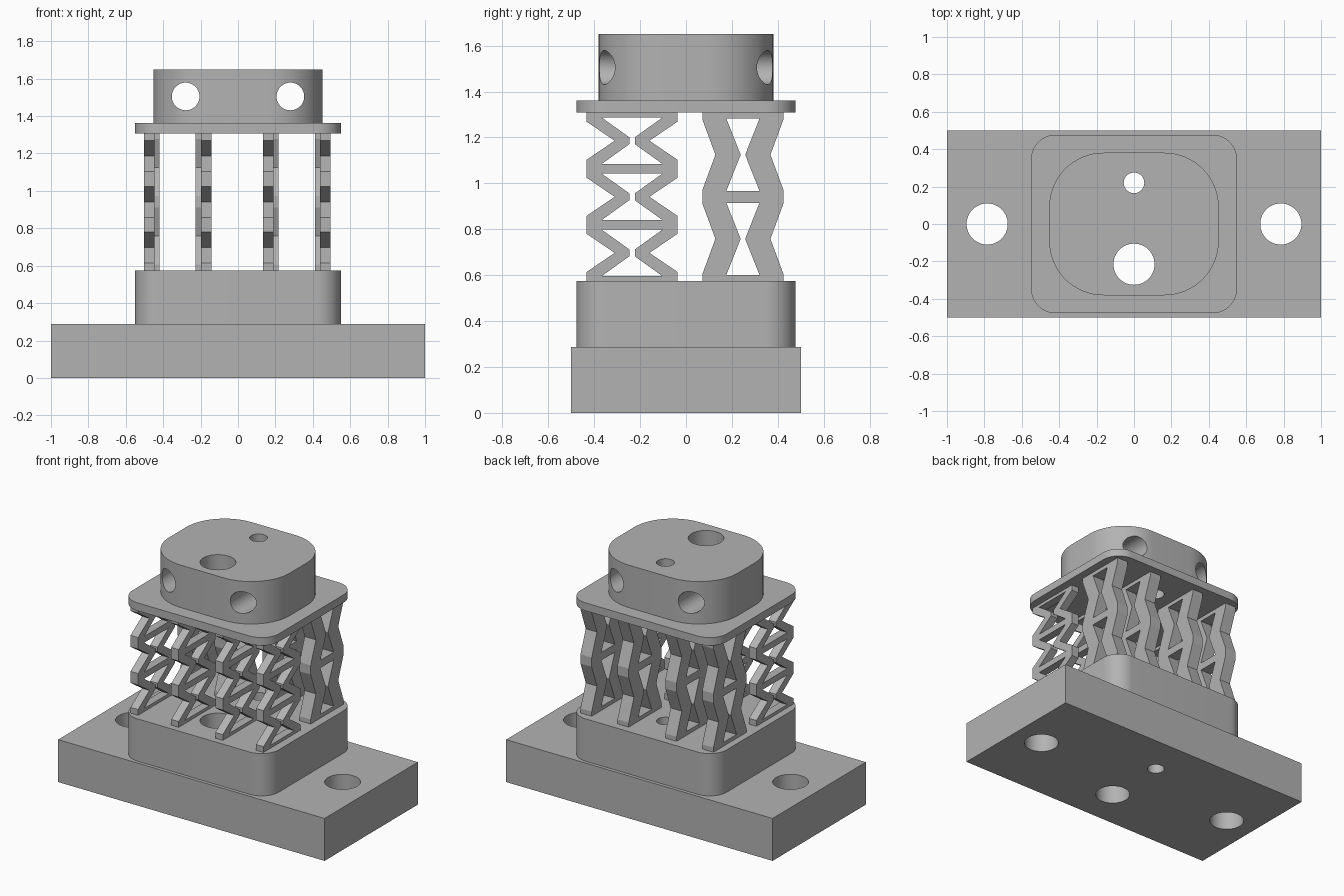
import bpy, bmesh, math
from mathutils import Matrix

if "Cube" in bpy.data.objects:
    bpy.data.objects.remove(bpy.data.objects["Cube"], do_unlink=True)

grey = bpy.data.materials.new("plain_grey")
grey.use_nodes = True
grey.diffuse_color = (0.45, 0.45, 0.45, 1)
grey.node_tree.nodes["Principled BSDF"].inputs["Base Color"].default_value = (0.45, 0.45, 0.45, 1)


def make_object(name, bm):
    bmesh.ops.recalc_face_normals(bm, faces=bm.faces)
    mesh = bpy.data.meshes.new(name)
    bm.to_mesh(mesh)
    bm.free()
    mesh.materials.append(grey)
    obj = bpy.data.objects.new(name, mesh)
    bpy.context.collection.objects.link(obj)
    return obj


def extrude_outline(bm, points, offset):
    face = bm.faces.new([bm.verts.new(p) for p in points])
    grown = bmesh.ops.extrude_face_region(bm, geom=[face])["geom"]
    verts = [g for g in grown if isinstance(g, bmesh.types.BMVert)]
    bmesh.ops.translate(bm, verts=verts, vec=offset)


def rounded_slab(name, hx, hy, radius, z0, z1, steps=16):
    points = []
    for k, (sx, sy) in enumerate([(1, 1), (-1, 1), (-1, -1), (1, -1)]):
        for i in range(steps + 1):
            a = math.pi / 2 * (k + i / steps)
            points.append((sx * (hx - radius) + radius * math.cos(a),
                           sy * (hy - radius) + radius * math.sin(a), z0))
    bm = bmesh.new()
    extrude_outline(bm, points, (0, 0, z1 - z0))
    return make_object(name, bm)


def drill(obj, holes):
    """Cut round through holes: (centre, radius, across), across meaning along y."""
    bm = bmesh.new()
    for centre, radius, across in holes:
        turn = Matrix.Rotation(math.pi / 2, 4, 'X') if across else Matrix()
        bmesh.ops.create_cone(bm, cap_ends=True, segments=48, radius1=radius, radius2=radius,
                              depth=4, matrix=Matrix.Translation(centre) @ turn)
    cutter = make_object("hole_cutter", bm)
    cutter.hide_render = True
    mod = obj.modifiers.new("holes", 'BOOLEAN')
    mod.operation = 'DIFFERENCE'
    mod.solver = 'EXACT'
    mod.use_self = True
    mod.object = cutter
    graph = bpy.context.evaluated_depsgraph_get()
    mesh = bpy.data.meshes.new_from_object(obj.evaluated_get(graph))
    obj.modifiers.clear()
    obj.data = mesh
    bpy.data.objects.remove(cutter, do_unlink=True)


# Holes running down through the whole stack
stack_holes = [((0, 0.22, 0), 0.055, False), ((0, -0.215, 0), 0.11, False)]
side_holes = [((s * 0.28, 0, 1.505), 0.074, True) for s in (-1, 1)]
bolt_holes = [((s * 0.785, 0, 0), 0.11, False) for s in (-1, 1)]

# Solid parts
bm = bmesh.new()
extrude_outline(bm, [(-1, -0.5, 0), (1, -0.5, 0), (1, 0.5, 0), (-1, 0.5, 0)], (0, 0, 0.288))
base = make_object("base_block", bm)
pedestal = rounded_slab("pedestal", 0.55, 0.477, 0.13, 0.288, 0.575)
plate = rounded_slab("top_plate", 0.55, 0.477, 0.13, 1.308, 1.362)
cap = rounded_slab("cap", 0.453, 0.381, 0.29, 1.362, 1.65)
drill(base, stack_holes + bolt_holes)
drill(pedestal, stack_holes)
drill(plate, stack_holes)
# The two directions never meet inside the cap
drill(cap, stack_holes + side_holes)

# Spring columns between pedestal and plate
Z0, Z1 = 0.575, 1.308


def spring(name, x0, x1, yc, cells, peak, waist):
    """Mirrored zigzag struts tied by bars; peak and waist are
    (outer offset, inner offset, outer half height, inner half height)."""
    pitch = (Z1 - Z0) / cells
    centres = [Z0 + pitch * (i + 0.5) for i in range(cells)]
    outer, inner = [(peak[0], Z0)], [(peak[1], Z0)]
    for z in centres:
        outer += [(peak[0], z - peak[2]), (waist[0], z), (peak[0], z + peak[2])]
        inner += [(peak[1], z - peak[3]), (waist[1], z - waist[2]),
                  (waist[1], z + waist[2]), (peak[1], z + peak[3])]
    outer.append((peak[0], Z1))
    inner.append((peak[1], Z1))
    bm = bmesh.new()
    for s in (-1, 1):
        extrude_outline(bm, [(x0, yc + s * y, z) for y, z in outer + inner[::-1]], (x1 - x0, 0, 0))
    # Tie bars fill the gaps between the openings
    lows = [Z0] + [z + peak[3] for z in centres]
    highs = [z - peak[3] for z in centres] + [Z1]
    for lo, hi in zip(lows, highs):
        w = peak[1]
        extrude_outline(bm, [(x0, yc - w, lo), (x0, yc + w, lo), (x0, yc + w, hi), (x0, yc - w, hi)],
                        (x1 - x0, 0, 0))
    make_object(name, bm)


THIN, WIDE = 0.056, 0.084
# Fixed edge of each column and the direction it grows in
columns = [(-0.503, 1), (-0.142, -1), (0.133, 1), (0.495, -1)]
for i, (x, d) in enumerate(columns, 1):
    spring(f"front_spring_{i}", x, x + d * THIN, -0.235, 3,
           (0.198, 0.132, 0.083, 0.101), (0.076, 0.012, 0.015))
    spring(f"rear_spring_{i}", x, x + d * WIDE, 0.248, 2,
           (0.176, 0.072, 0.152, 0.157), (0.12, 0.011, 0.003))

# Smooth the round walls only
for obj in bpy.context.scene.objects:
    obj.select_set(obj in (pedestal, plate, cap, base))
bpy.context.view_layer.objects.active = cap
bpy.ops.object.shade_smooth_by_angle(angle=math.radians(30))
